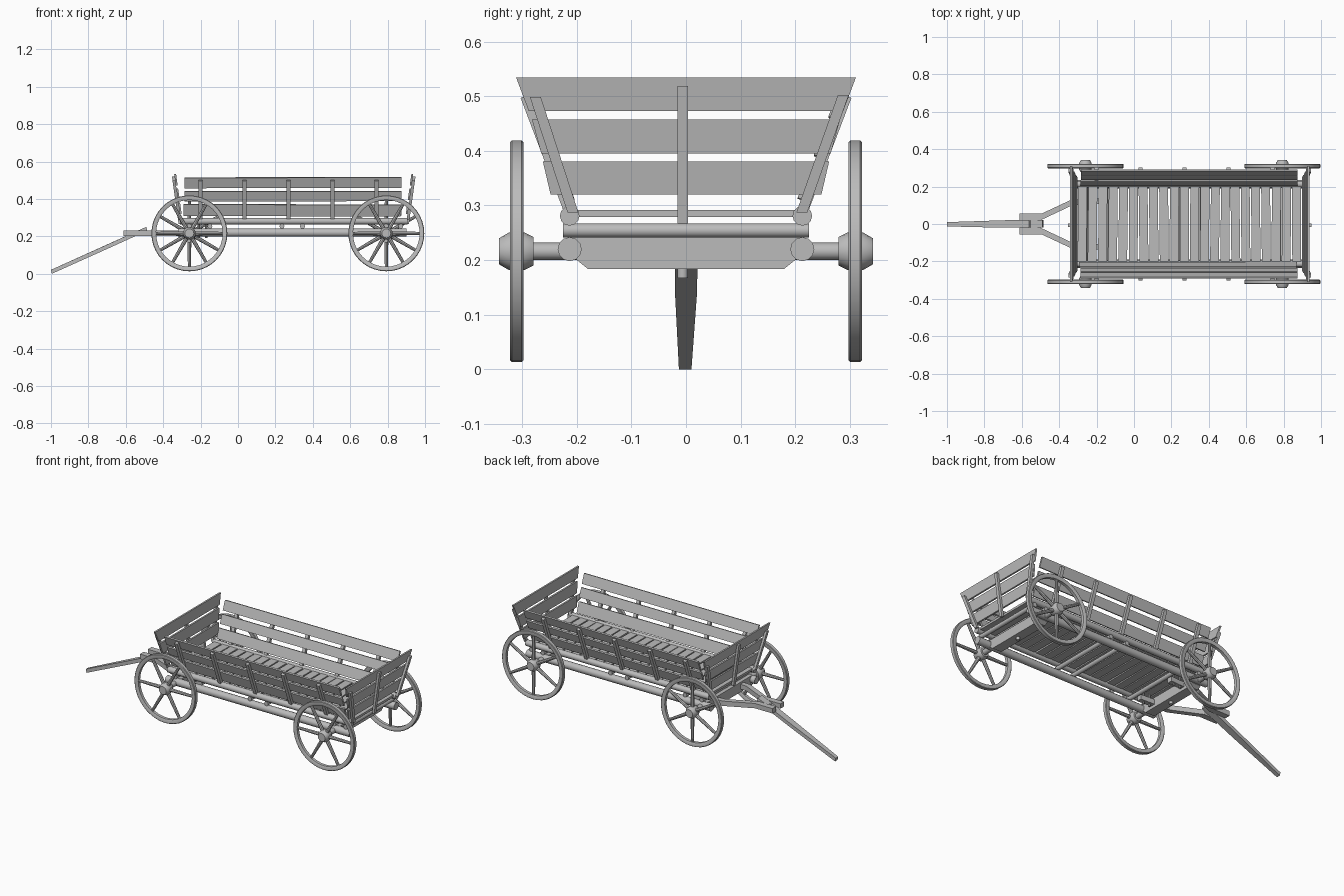
import bpy, bmesh, math, random
from mathutils import Vector, Matrix

random.seed(4)
old = bpy.data.objects.get("Cube")
if old:
    bpy.data.objects.remove(old, do_unlink=True)

COLOUR = (0.5, 0.5, 0.5, 1)
wood = bpy.data.materials.new("grey_wood")
wood.use_nodes = True
wood.diffuse_color = COLOUR
wood.node_tree.nodes["Principled BSDF"].inputs["Base Color"].default_value = COLOUR


def finish(name, bm, smooth=False):
    bmesh.ops.recalc_face_normals(bm, faces=bm.faces)
    mesh = bpy.data.meshes.new(name)
    bm.to_mesh(mesh)
    bm.free()
    mesh.materials.append(wood)
    ob = bpy.data.objects.new(name, mesh)
    bpy.context.collection.objects.link(ob)
    if smooth:
        bpy.ops.object.select_all(action='DESELECT')
        ob.select_set(True)
        bpy.context.view_layer.objects.active = ob
        bpy.ops.object.shade_smooth_by_angle(angle=math.radians(40))
    return ob


def slab(name, outline, depth):
    """Flat outline pushed along the depth vector."""
    bm = bmesh.new()
    face = bm.faces.new([bm.verts.new(p) for p in outline])
    ext = bmesh.ops.extrude_face_region(bm, geom=[face], use_keep_orig=True)
    moved = [g for g in ext["geom"] if isinstance(g, bmesh.types.BMVert)]
    bmesh.ops.translate(bm, verts=moved, vec=Vector(depth))
    return finish(name, bm)


def box(name, x, y, z):
    """Box from (low, high) ranges."""
    pts = [(x[0], y[0], z[0]), (x[1], y[0], z[0]), (x[1], y[1], z[0]), (x[0], y[1], z[0])]
    return slab(name, pts, (0, 0, z[1] - z[0]))


def add_log(bm, p, q, r1, r2=None, sides=12):
    p, q = Vector(p), Vector(q)
    d = q - p
    turn = d.to_track_quat('Z', 'Y').to_matrix().to_4x4()
    bmesh.ops.create_cone(bm, cap_ends=True, segments=sides, radius1=r1,
                          radius2=r1 if r2 is None else r2, depth=d.length,
                          matrix=Matrix.Translation((p + q) / 2) @ turn)


def log(name, p, q, r1, r2=None, sides=12):
    bm = bmesh.new()
    add_log(bm, p, q, r1, r2, sides)
    return finish(name, bm, True)


def add_lathe(bm, profile, centre, steps, closed):
    """Spin (radius, y) points around the wheel axis."""
    rings = []
    for i in range(steps):
        a = math.tau * i / steps
        rings.append([bm.verts.new(Vector(centre) + Vector((r * math.cos(a), y, r * math.sin(a))))
                      for r, y in profile])
    n = len(profile)
    for i in range(steps):
        a, b = rings[i], rings[(i + 1) % steps]
        for j in range(n if closed else n - 1):
            k = (j + 1) % n
            bm.faces.new((a[j], a[k], b[k], b[j]))
    if not closed:
        for j in (0, n - 1):
            bm.faces.new([ring[j] for ring in rings])


# Wheels with rim, hub and spokes
AXLE_Z = 0.216


def wheel(name, x, side):
    bm = bmesh.new()
    c = (x, side * 0.31, AXLE_Z)
    rim = [(0.178, -0.009), (0.183, -0.012), (0.2, -0.012), (0.203, -0.009),
           (0.203, 0.009), (0.2, 0.012), (0.183, 0.012), (0.178, 0.009)]
    add_lathe(bm, rim, c, 40, True)
    hub = [(0.026, -0.031), (0.034, -0.015), (0.034, 0.015), (0.024, 0.032)]
    add_lathe(bm, [(r, y * side) for r, y in hub], c, 16, False)
    for i in range(6):
        a = math.tau * i / 6 + (math.pi / 6 if side > 0 else 0)
        d = Vector((math.cos(a), 0, math.sin(a)))
        add_log(bm, Vector(c) + d * 0.025, Vector(c) + d * 0.185, 0.011, 0.008, 8)
    finish(name, bm, True)


AXLES = {"front": -0.26, "rear": 0.793}
SIDES = {"left": 1, "right": -1}
for end, x in AXLES.items():
    for label, s in SIDES.items():
        wheel(f"{end}_{label}_wheel", x, s)
    log(f"{end}_axle", (x, -0.3, AXLE_Z), (x, 0.3, AXLE_Z), 0.016)
    # Bolster beam with bevelled lower ends
    slab(f"{end}_axle_beam",
         [(x - 0.03, -0.21, 0.243), (x - 0.03, 0.21, 0.243), (x - 0.03, 0.2, 0.2),
          (x - 0.03, 0.18, 0.184), (x - 0.03, -0.18, 0.184), (x - 0.03, -0.2, 0.2)],
         (0.06, 0, 0))
    log(f"{end}_kingpin", (x, -0.006, 0.167), (x, -0.006, 0.25), 0.01)

# Long rails and cross logs under the floor
for label, s in SIDES.items():
    y = s * 0.213
    log(f"{label}_lower_rail", (-0.32, y, 0.22), (0.9, y, 0.22), 0.022)
    log(f"{label}_upper_rail", (-0.31, y, 0.281), (0.905, y, 0.281), 0.018)
for i, x in enumerate((-0.26, -0.15, 0.235, 0.345, 0.793, 0.87)):
    log(f"cross_log_{i}", (x, -0.225, 0.254), (x, 0.225, 0.254), 0.013)

# Floor slats
count, start, end = 22, -0.3, 0.9
step = (end - start) / count
for i in range(count):
    x = start + i * step
    w, skew = step - 0.007, random.uniform(-0.003, 0.003)
    slab(f"floor_slat_{i}", [(x + skew, -0.2, 0.279), (x + w + skew, -0.2, 0.279),
                             (x + w - skew, 0.2, 0.279), (x - skew, 0.2, 0.279)], (0, 0, 0.013))

# Sloping side boards and their posts
BOARDS = ((0.312, 0.37), (0.39, 0.443), (0.46, 0.517))


def side_y(z):
    return 0.196 + (z - 0.29) * 0.38


for label, s in SIDES.items():
    for i, (lo, hi) in enumerate(BOARDS):
        j = random.uniform(-0.004, 0.004)
        x0, x1 = -0.287 + j, 0.872 + j
        slab(f"{label}_side_board_{i}",
             [(x0, s * side_y(lo), lo), (x1, s * side_y(lo), lo + j),
              (x1, s * side_y(hi), hi), (x0, s * side_y(hi), hi - j)], (0, s * 0.01, -0.003))
    for i in range(5):
        x = -0.2 + i * 0.235
        lo, hi = 0.285, 0.503
        slab(f"{label}_side_post_{i}",
             [(x - 0.01, s * (side_y(z) + 0.009), z) for z in (lo, hi)] +
             [(x + 0.01, s * (side_y(z) + 0.009), z) for z in (hi, lo)], (0, s * 0.017, -0.006))

# Sloping end boards and their posts
END_BOARDS = ((0.32, 0.38, 0.248, 0.262), (0.395, 0.457, 0.265, 0.282), (0.473, 0.534, 0.288, 0.311))
for name, s, base in (("front", -1, -0.297), ("rear", 1, 0.893)):
    def end_x(z):
        return base + s * (z - 0.29) * 0.14

    for i, (lo, hi, wl, wh) in enumerate(END_BOARDS):
        slab(f"{name}_end_board_{i}",
             [(end_x(lo), -wl, lo), (end_x(lo), wl, lo),
              (end_x(hi), wh, hi), (end_x(hi), -wh, hi)], (s * 0.01, 0, 0))
    for label, y0, y1, lo, hi in (("left", 0.212, 0.288, 0.287, 0.502),
                                  ("middle", -0.006, -0.006, 0.267, 0.519),
                                  ("right", -0.207, -0.276, 0.287, 0.499)):
        slab(f"{name}_{label}_end_post",
             [(end_x(lo) + s * 0.009, y0 - 0.01, lo), (end_x(lo) + s * 0.009, y0 + 0.01, lo),
              (end_x(hi) + s * 0.009, y1 + 0.01, hi), (end_x(hi) + s * 0.009, y1 - 0.01, hi)],
             (s * 0.015, 0, 0))

# Forked hounds reaching the front axle
for label, s in SIDES.items():
    slab(f"{label}_hound",
         [(-0.612, s * 0.02, 0.202), (-0.5, s * 0.02, 0.202), (-0.33, s * 0.1, 0.202),
          (-0.14, s * 0.11, 0.202), (-0.14, s * 0.14, 0.202), (-0.335, s * 0.13, 0.202),
          (-0.495, s * 0.055, 0.202), (-0.612, s * 0.055, 0.202)], (0, 0, 0.029))
    for x in (-0.21, -0.17):
        log(f"{label}_hound_bolt", (x, s * 0.125, 0.19), (x, s * 0.125, 0.262), 0.006, sides=8)
log("tongue_pin", (-0.555, -0.05, 0.217), (-0.555, 0.05, 0.217), 0.007, sides=8)

# Tapered draw tongue
slab("tongue", [(-0.995, -0.013, 0), (-0.995, 0.01, 0), (-0.69, 0.02, 0.137),
                (-0.485, 0.022, 0.23), (-0.485, -0.02, 0.23), (-0.69, -0.02, 0.137)],
     (-0.005, 0, 0.021))
